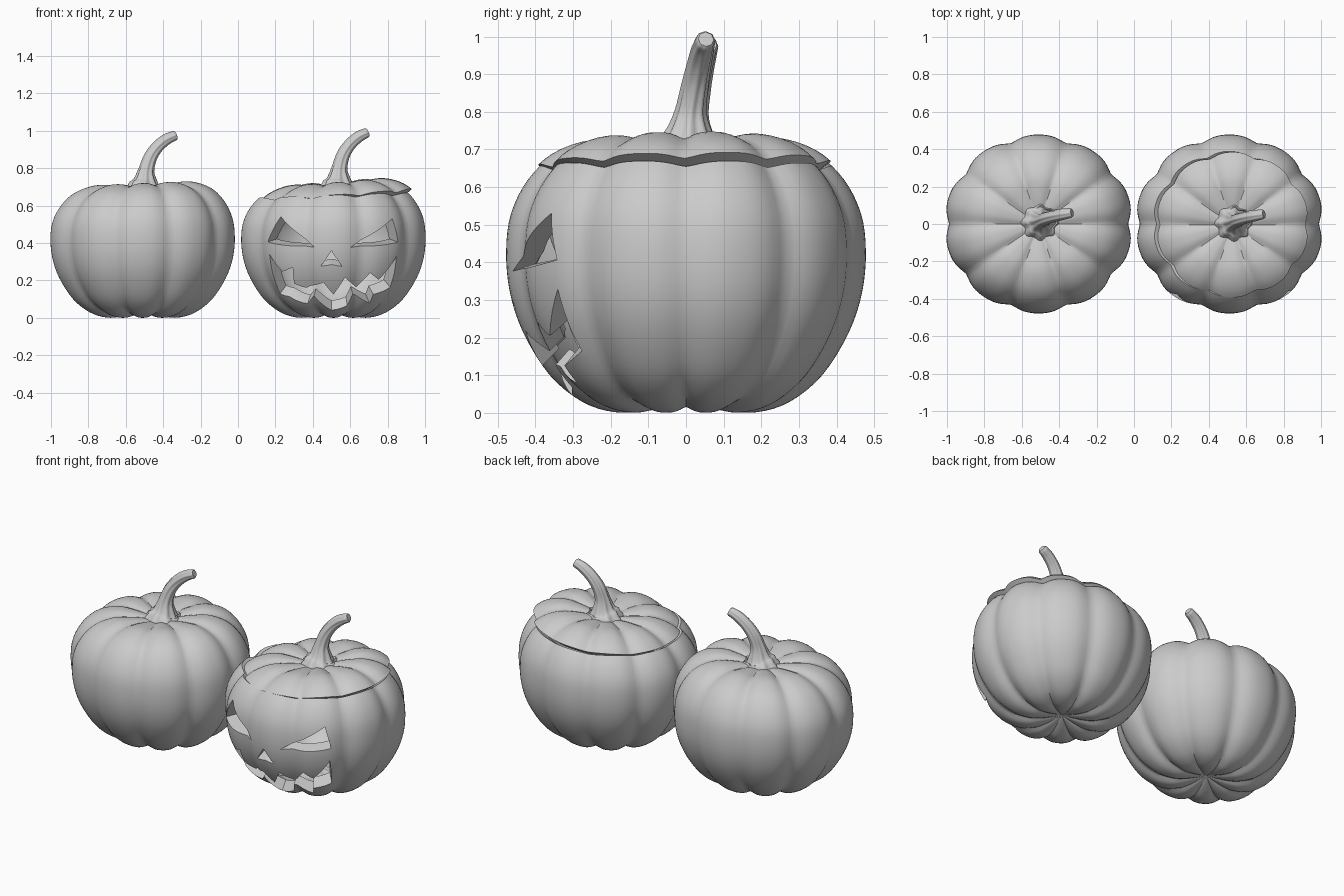
import bpy, bmesh, math
from mathutils import Vector, Matrix

if "Cube" in bpy.data.objects:
    bpy.data.objects.remove(bpy.data.objects["Cube"])

SEG, SUB = 120, 4            # 12 steps round each of ten lobes
CENTRE = Vector((0, 0, 0.37))
PROFILE = [(0, .045), (.05, .026), (.12, .007), (.19, .002), (.275, .029), (.362, .1),
           (.432, .212), (.468, .32), (.478, .43), (.465, .53), (.42, .62),
           (.35, .685), (.25, .719), (.15, .712), (.07, .695), (0, .685)]


def smooth_path(pts, sub):
    """Catmull-Rom through the points."""
    p = [Vector(q) for q in pts]
    p = [2 * p[0] - p[1]] + p + [2 * p[-1] - p[-2]]
    out = []
    for i in range(1, len(p) - 2):
        a, b, c, d = p[i - 1:i + 3]
        for k in range(sub):
            t = k / sub
            out.append(0.5 * (2 * b + (c - a) * t + (2 * a - 5 * b + 4 * c - d) * t * t
                              + (3 * b - a - 3 * c + d) * t ** 3))
    return out + [p[-2]]


CURVE = smooth_path(PROFILE, SUB)
CUT = 10 * SUB + 2           # row where the lid is cut off


def ring(row, scale=1.0, depth=0.062):
    """One lobed ring of the pumpkin skin."""
    r, z = CURVE[row]
    r = max(r, 0)
    pts = []
    for i in range(SEG):
        a = 2 * math.pi * i / SEG
        s = min(1, math.sqrt(math.sin(5 * a) ** 2 + 0.02))
        f = scale * (1 - depth * min(1, r / 0.2) * (1 - s) ** 1.4)
        p = Vector((r * 1.055 * math.cos(a), r * math.sin(a), z))
        p.z += 0.04 * p.x * max(0, z - 0.4) / 0.3      # shoulders lean a little
        pts.append(CENTRE + (p - CENTRE) * f)
    return pts


def finish(ob, angle=40):
    bpy.ops.object.select_all(action='DESELECT')
    ob.select_set(True)
    bpy.context.view_layer.objects.active = ob
    bpy.ops.object.shade_smooth_by_angle(angle=math.radians(angle))


def loft(name, rings, matrix, caps=False):
    """Skin a list of rings into an object."""
    bm = bmesh.new()
    vs = [[bm.verts.new(p) for p in r] for r in rings]
    n = len(rings[0])
    for a, b in zip(vs, vs[1:]):
        for i in range(n):
            j = (i + 1) % n
            bm.faces.new((a[i], a[j], b[j], b[i]))
    if caps:
        bm.faces.new(vs[0])
        bm.faces.new(vs[-1])
    bmesh.ops.remove_doubles(bm, verts=bm.verts, dist=1e-5)
    bmesh.ops.recalc_face_normals(bm, faces=bm.faces)
    me = bpy.data.meshes.new(name)
    bm.to_mesh(me)
    bm.free()
    me.transform(matrix)
    ob = bpy.data.objects.new(name, me)
    bpy.context.collection.objects.link(ob)
    return ob


def stem(name, matrix):
    """Ridged, bent stalk with a flared foot."""
    keys = [(.005, .01, .675, .102), (.010, .01, .705, .088), (.014, .013, .732, .062),
            (.020, .018, .79, .040), (.042, .030, .86, .034), (.080, .042, .915, .031),
            (.128, .052, .955, .029), (.174, .060, .976, .025)]
    path = smooth_path([k[:3] for k in keys], 4)
    rad = [v.x for v in smooth_path([(k[3], 0) for k in keys], 4)]
    rings = []
    for i, p in enumerate(path):
        tan = (path[min(i + 1, len(path) - 1)] - path[max(i - 1, 0)]).normalized()
        if i < 6:
            tan = Vector((0, 0, 1))
        side = Vector((0, 1, 0)).cross(tan).normalized()
        up = tan.cross(side)
        amp = 0.10 - 0.06 * i / len(path)
        row = []
        for k in range(48):
            a = 2 * math.pi * k / 48
            r = rad[i] * (1 + amp * math.cos(8 * a))
            row.append(p + side * r * math.cos(a) + up * r * math.sin(a))
        rings.append(row)
    rings.append([path[-1] + (q - path[-1]) * 0.8 + tan * 0.006 for q in rings[-1]])
    finish(loft(name, rings, matrix, True), 45)


# Whole pumpkin
left = Matrix.Translation((-0.51, 0, 0))
finish(loft("whole_pumpkin", [ring(i) for i in range(len(CURVE))], left))
stem("whole_stem", left)

# Carved pumpkin: hollow shell below the cut
right = Matrix.Translation((0.51, 0, 0))
INNER = dict(scale=0.86, depth=0.04)
body = loft("carved_pumpkin", [ring(i) for i in range(CUT + 1)]
            + [ring(i, **INNER) for i in range(CUT, -1, -1)], right)

# Lid: slightly tilted and slid to the right
tilt = (Matrix.Translation((0.527, -0.004, 0.668)) @ Matrix.Rotation(math.radians(-2), 4, 'Y')
        @ Matrix.Rotation(math.radians(0.7), 4, 'X') @ Matrix.Translation((0, 0, -0.66)))
last = len(CURVE) - 1
finish(loft("lid", [ring(i) for i in range(last, CUT - 1, -1)]
            + [ring(i, **INNER) for i in range(CUT, last + 1)], tilt))
stem("lid_stem", tilt)

# Face openings, tapering towards a point inside
APEX = Vector((0.51, 0.0, 0.52))
OPENINGS = {
    "left_eye": [(.24, .54), (.17, .41), (.41, .38)],
    "right_eye": [(.81, .53), (.60, .38), (.845, .41)],
    "nose": [(.50, .365), (.445, .285), (.50, .295), (.555, .285)],
    "mouth": [(.18, .345), (.25, .26), (.30, .28), (.31, .20), (.37, .17), (.46, .205),
              (.51, .15), (.57, .23), (.63, .17), (.70, .25), (.74, .22), (.835, .335),
              (.80, .18), (.71, .15), (.69, .11), (.61, .14), (.58, .09), (.50, .075),
              (.41, .13), (.38, .10), (.29, .14), (.24, .15)],
}


def cutter(name, pts):
    rings = []
    for plane in (-0.7, -0.14):
        row = []
        for x, z in pts:
            y = -0.46 * math.sqrt(max(0.1, 1 - ((x - .51) / .485) ** 2 - ((z - .42) / .43) ** 2))
            d = Vector((x, y, z)) - APEX
            row.append(APEX + d * ((plane - APEX.y) / d.y))
        rings.append(row)
    ob = loft(name + "_cutter", rings, Matrix(), True)
    ob.hide_render = True
    return ob


cutters = [cutter(n, p) for n, p in OPENINGS.items()]
for c in cutters:
    m = body.modifiers.new(c.name, 'BOOLEAN')
    m.operation, m.solver, m.object = 'DIFFERENCE', 'EXACT', c
bpy.context.view_layer.update()
carved = bpy.data.meshes.new_from_object(body.evaluated_get(bpy.context.evaluated_depsgraph_get()))
body.modifiers.clear()
body.data = carved
for c in cutters:
    bpy.data.objects.remove(c)
finish(body)
